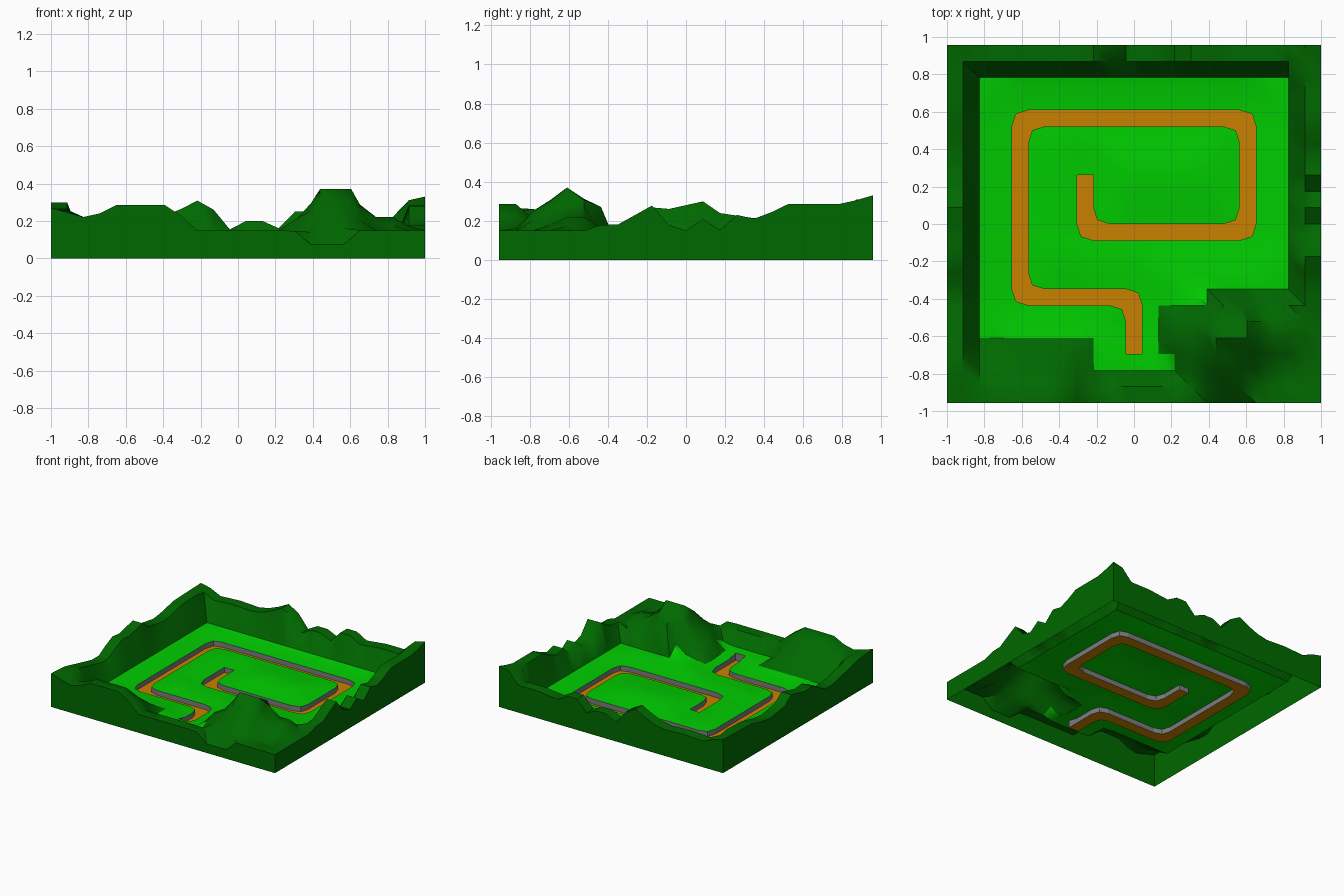
import bpy
from mathutils import Vector
from mathutils.geometry import delaunay_2d_cdt
from collections import Counter

if "Cube" in bpy.data.objects:
    bpy.data.objects.remove(bpy.data.objects["Cube"])

NX, NY = 23, 22
C = 2 / NX                      # size of one terrain cell
HY = NY * C / 2


def world(i, j):
    x = -1 + i * C
    if 3 <= j <= 5 and i in (17, 18):      # wider flat top of the big mound
        x += .04 if i == 18 else -.04
    return Vector((x, -HY + j * C))


def interp(pts, t):
    if t <= pts[0][0]:
        return pts[0][1]
    for (a, za), (b, zb) in zip(pts, pts[1:]):
        if t <= b:
            return za + (zb - za) * (t - a) / (b - a)
    return pts[-1][1]


# Rim height profiles along each side
FRONT = [(-1, .27), (-.83, .22), (-.74, .24), (-.65, .285), (-.39, .285), (-.33, .25), (-.22, .15),
         (.30, .15), (.39, .065), (.57, .065), (.65, .15), (1, .15)]
BACK = [(-1, .27), (-.91, .25), (-.83, .21), (-.65, .22), (-.45, .21), (-.33, .25), (-.22, .31),
        (-.13, .26), (-.04, .15), (.04, .20), (.13, .20), (.22, .16), (.30, .25), (.39, .25),
        (.48, .2), (.65, .22), (.83, .22), (.91, .31), (1, .33)]
LEFT = [(-.95, .27), (-.78, .26), (-.61, .22), (-.43, .18), (-.35, .18), (-.26, .23), (-.17, .27),
        (-.09, .26), (.09, .30), (.17, .24), (.37, .21), (.61, .26), (.95, .27)]
RIGHT = [(-.95, .15), (-.52, .15), (-.43, .18), (-.35, .18), (-.17, .28), (-.09, .18), (0, .15),
         (.09, .21), (.17, .15), (.26, .23), (.35, .21), (.41, .22), (.48, .285), (.78, .285),
         (.87, .305), (.95, .33)]
# Mounds in the front right corner: centre, profile to the south, profile to the north
BIG = [(.1, .37), (.135, .26), (.175, .25), (.27, .15), (.36, .06)]
MOUNDS = [((.52, -.61), BIG, [(.1, .37), (.135, .28), (.18, .27), (.25, .04)]),
          ((.76, -.56), [(.09, .22), (.25, .1), (.3, .04)], [(.09, .22), (.21, .04)]),
          ((.32, -.58), [(.06, .2), (.2, .04)], [(.06, .2), (.17, .04)])]

# Winding path centreline in cell units
LINE = [Vector(p) for p in [(11.5, 3), (11.5, 6.5), (4.5, 6.5), (4.5, 17.5), (18.5, 17.5),
                            (18.5, 10.5), (8.5, 10.5), (8.5, 14)]]


def ribbon_side(s):
    dirs = [(b - a).normalized() for a, b in zip(LINE, LINE[1:])]
    nrm = [Vector((-d.y, d.x)) * .5 * s for d in dirs]
    out = [LINE[0] + nrm[0]]
    for k in range(1, len(LINE) - 1):
        a, b = dirs[k - 1], dirs[k]
        p = LINE[k] + nrm[k - 1] + nrm[k]
        out += [p - a, p + (b - a) * .24, p + b]     # softened corner
    return out + [LINE[-1] + nrm[-1]]


outline = [world(*p) for p in ribbon_side(1) + ribbon_side(-1)[::-1]]
centre = [world(*p) for p in LINE]


def path_distance(p):
    best = 9
    for a, b in zip(centre, centre[1:]):
        ab = b - a
        t = min(1, max(0, (p - a).dot(ab) / ab.dot(ab)))
        best = min(best, (p - a - ab * t).length)
    return max(0, best - C * .6)


def inside(p):
    hit = False
    for a, b in zip(outline, outline[1:] + outline[:1]):
        if (a.y > p.y) != (b.y > p.y) and p.x < a.x + (p.y - a.y) * (b.x - a.x) / (b.y - a.y):
            hit = not hit
    return hit


def height(p):
    x, y = p
    floor = .022 + .04 * min(1, path_distance(p) / .13)
    z, strip = floor, []
    for d, rim, width in [(1 + x, interp(LEFT, y), C), (1 - x, interp(RIGHT, y), C),
                          (HY - y, interp(BACK, x), C),
                          (HY + y, interp(FRONT, x), 3 * C if x < -.25 or x > .62 else C)]:
        if d < C * 1.01:
            strip.append(rim)
        t = min(1, max(0, (d - C) / width))
        z = max(z, rim + (floor - rim) * t)
    if strip:
        z = min(strip)
    for (cx, cy), south, north in MOUNDS:
        ax, ay = abs(x - cx), abs(y - cy)
        z = max(z, interp(south if y < cy else north, max(ax, ay, (ax + ay) * .72)))
    return z


def is_hill(p):
    i, j = (p.x + 1) / C, (p.y + HY) / C
    return (i < 2 or i > NX - 2 or j < 2 or j > NY - 2 or (i < 9 and j < 4)
            or (i > 13 and j < 6 and not (i < 14 and j < 3)) or (i > 16 and j < 7))


# Grid lines and path outline triangulated together
verts = [world(i, j) for j in range(NY + 1) for i in range(NX + 1)]
W = NX + 1
edges = [(j * W + i, j * W + i + 1) for j in range(NY + 1) for i in range(NX)]
edges += [(j * W + i, j * W + W + i) for j in range(NY) for i in range(W)]
n0, m = len(verts), len(outline)
verts += outline
edges += [(n0 + k, n0 + (k + 1) % m) for k in range(m)]
pts, _, tris, *_ = delaunay_2d_cdt(verts, edges, [], 0, 1e-4)
zs = [height(p) for p in pts]

groups = {"path": [], "hill": [], "grass": []}
for t in tris:
    c = (pts[t[0]] + pts[t[1]] + pts[t[2]]) / 3
    groups["path" if inside(c) else "hill" if is_hill(c) else "grass"].append(t)


def border(faces):
    e = [(f[k], f[(k + 1) % 3]) for f in faces for k in range(3)]
    n = Counter(tuple(sorted(q)) for q in e)
    return [q for q in e if n[tuple(sorted(q))] == 1]


def part(name, faces, color, smooth=True):
    """faces are lists of 3D points"""
    index, fs = {}, []
    for f in faces:
        fs.append([index.setdefault(tuple(round(v, 5) for v in p), len(index)) for p in f])
    me = bpy.data.meshes.new(name)
    me.from_pydata(list(index), [], fs)
    ob = bpy.data.objects.new(name, me)
    bpy.context.collection.objects.link(ob)
    mat = bpy.data.materials.get(color[0]) or bpy.data.materials.new(color[0])
    mat.diffuse_color = (*color[1], 1)
    mat.use_nodes = True
    mat.node_tree.nodes["Principled BSDF"].inputs["Base Color"].default_value = mat.diffuse_color
    me.materials.append(mat)
    if smooth:
        bpy.ops.object.select_all(action='DESELECT')
        ob.select_set(True)
        bpy.context.view_layer.objects.active = ob
        bpy.ops.object.shade_smooth_by_angle(angle=.8)


def top(k):
    return (*pts[k], zs[k])


def base(k):
    return (*pts[k], 0)


DARK = ("dark_green", (0, .14, 0))
part("hills", [[top(k) for k in f] for f in groups["hill"]], DARK)
part("outer_walls", [[top(b), top(a), base(a), base(b)] for a, b in border(tris)], DARK, False)
part("grass_floor", [[top(k) for k in f] for f in groups["grass"]], ("grass_green", (0, .6, 0)))
part("path", [[base(k) for k in f] for f in groups["path"]], ("path_brown", (.58, .22, 0)), False)
part("path_edge", [[top(a), top(b), base(b), base(a)] for a, b in border(groups["path"])],
     ("edge_grey", (.2, .2, .22)), False)
